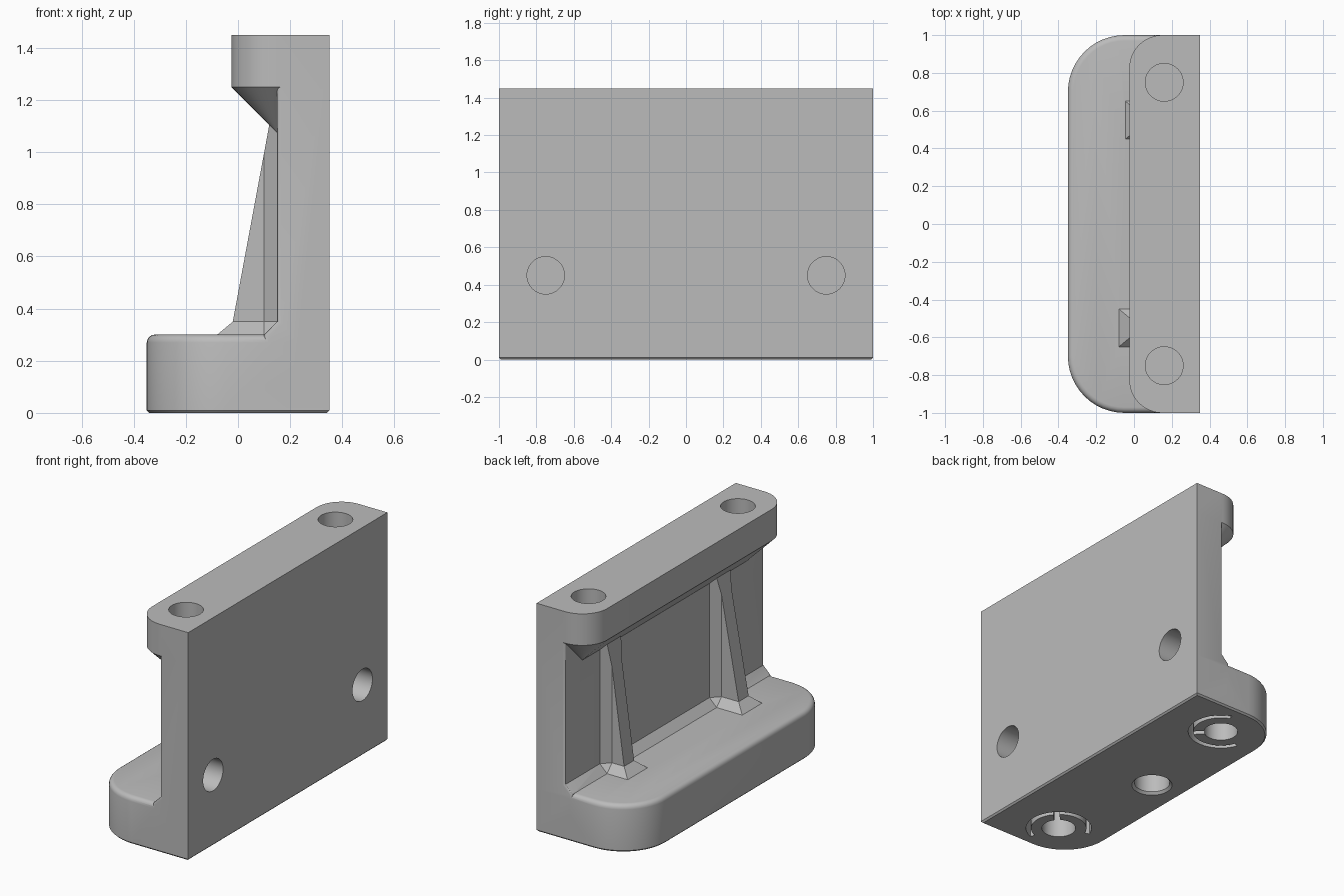
import bpy, bmesh
from math import sin, cos, pi, radians
from mathutils import Vector

if "Cube" in bpy.data.objects:
    bpy.data.objects.remove(bpy.data.objects["Cube"])

grey = bpy.data.materials.new("plain_grey")
grey.use_nodes = True
grey.diffuse_color = (0.5, 0.5, 0.5, 1)
grey.node_tree.nodes["Principled BSDF"].inputs["Base Color"].default_value = (0.5, 0.5, 0.5, 1)


def finish(name, bm):
    bmesh.ops.remove_doubles(bm, verts=bm.verts, dist=1e-5)
    bmesh.ops.recalc_face_normals(bm, faces=bm.faces)
    mesh = bpy.data.meshes.new(name)
    bm.to_mesh(mesh)
    bm.free()
    mesh.materials.append(grey)
    obj = bpy.data.objects.new(name, mesh)
    bpy.context.collection.objects.link(obj)
    return obj


def loft(rings):
    """Closed solid through matching rings of points."""
    bm = bmesh.new()
    loops = [[bm.verts.new(p) for p in ring] for ring in rings]
    for a, b in zip(loops, loops[1:]):
        for i in range(len(a)):
            j = (i + 1) % len(a)
            bm.faces.new((a[i], a[j], b[j], b[i]))
    bm.faces.new(loops[0])
    bm.faces.new(loops[-1])
    bmesh.ops.recalc_face_normals(bm, faces=bm.faces)
    return bm


def prism(plan, z0, z1):
    return loft([[(x, y, z) for x, y in plan] for z in (z0, z1)])


def hull(name, points):
    bm = bmesh.new()
    for p in points:
        bm.verts.new(p)
    bmesh.ops.convex_hull(bm, input=bm.verts)
    return finish(name, bm)


def outline(x0, r, inset, z, back=0.0):
    """Plan with two rounded corners on the -x side and a straight back."""
    pts = [(0.35 - back, 1 - inset, z)]
    for side, start in ((1, pi / 2), (-1, pi)):
        for k in range(13):
            a = start + k * pi / 24
            pts.append((x0 + r + (r - inset) * cos(a), side * (1 - r) + (r - inset) * sin(a), z))
    return pts + [(0.35 - back, inset - 1, z)]


def boolean(body, other, mode):
    mod = body.modifiers.new(mode.lower(), 'BOOLEAN')
    mod.operation, mod.solver, mod.object = mode, 'EXACT', other
    bpy.context.view_layer.objects.active = body
    bpy.ops.object.modifier_apply(modifier=mod.name)
    bpy.data.objects.remove(other)


# Upright wall with a sloped foot and softened end edges
profile = [(0.35, 0.02), (0.35, 1.45), (0.15, 1.45), (0.15, 0.35), (0.1, 0.3), (0.1, 0.1), (0.2, 0.02)]
bm = loft([[(x, y, z) for x, z in profile] for y in (-1, 1)])
ends = [e for e in bm.edges
        if all(v.co.x < 0.16 for v in e.verts) and abs(sum(v.co.y for v in e.verts)) > 1.5]
bmesh.ops.bevel(bm, geom=ends, offset=0.015, segments=3, profile=0.5, affect='EDGES')
body = finish("bracket_body", bm)

# Base with rounded corners, chamfered underneath and filleted on top
rings = [outline(-0.35, 0.3, 0.01, 0, 0.01), outline(-0.35, 0.3, 0, 0.01)]
for k in range(5):
    a = k * pi / 8
    rings.append(outline(-0.35, 0.3, 0.03 * (1 - cos(a)), 0.27 + 0.03 * sin(a)))
parts = [finish("base", loft(rings))]

# Top flange tapering back into the wall
parts.append(finish("top_flange", loft([outline(-0.025, 0.175, 0, 1.45),
                                        outline(-0.025, 0.175, 0, 1.25),
                                        outline(-0.025, 0.175, 0.174, 1.076)])))

# Two sloped ribs with flared feet
for yc, front in ((-0.55, -0.02), (0.55, 0.015)):
    half = [(0.2, 0.1), (0.15, 0.1), (0.1, 0.05), (-0.1, 0.05)]
    plan = half + [(x, -y) for x, y in reversed(half)]
    bm = prism([(x, yc + y) for x, y in plan], 0.28, 1.12)
    slope = Vector((0.12 - front, 0, 1.105 - 0.35))
    cut = bmesh.ops.bisect_plane(bm, geom=bm.verts[:] + bm.edges[:] + bm.faces[:],
                                 plane_co=(front, 0, 0.35), plane_no=(-slope.z, 0, slope.x),
                                 clear_outer=True)
    bmesh.ops.holes_fill(bm, edges=[e for e in bm.edges if e.is_boundary])
    parts.append(finish("rib", bm))
    foot, corner = [], []
    for s in (-1, 1):
        foot += [(front - 0.06, yc + s * 0.1, 0.3), (front - 0.06, yc + s * 0.1, 0.28),
                 (0.2, yc + s * 0.1, 0.28), (0.2, yc + s * 0.1, 0.3),
                 (front, yc + s * 0.05, 0.35), (0.2, yc + s * 0.05, 0.35)]
        corner += [(0.1, yc + s * 0.05, 0.35), (0.15, yc + s * 0.1, 0.35), (0.1, yc + s * 0.1, 0.3),
                   (0.2, yc + s * 0.1, 0.35), (0.2, yc + s * 0.1, 0.3)]
    parts += [hull("rib_foot", foot), hull("rib_corner", corner)]

for part in parts:
    boolean(body, part, 'UNION')


def ring(c, r, axis):
    pts = []
    for k in range(48):
        u, v = r * cos(k * pi / 24), r * sin(k * pi / 24)
        pts.append((c[0] + u, c[1] + v, c[2]) if axis == 'z' else (c[0], c[1] + u, c[2] + v))
    return pts


# Blind holes in the top, the back and the underside
cutters = []
for s in (-1, 1):
    cutters.append(loft([ring((0.16, s * 0.75, z), 0.1, 'z') for z in (1.3, 1.5)]))
    cutters.append(loft([ring((x, s * 0.75, 0.45), 0.1, 'x') for x in (0.2, 0.4)]))
    cx, cy, mid = -0.045, s * 0.75, -s * pi / 4
    cutters.append(loft([ring((cx, cy, z), 0.1, 'z') for z in (-0.05, 0.2)]))
    # C-shaped groove and the slit joining it to the hole
    arc = [mid + radians(d) for d in range(-115, 116, 10)]
    groove = [(cx + 0.195 * cos(a), cy + 0.195 * sin(a)) for a in arc]
    groove += [(cx + 0.165 * cos(a), cy + 0.165 * sin(a)) for a in reversed(arc)]
    cutters.append(prism(groove, -0.05, 0.15))
    d, n = Vector((cos(mid), sin(mid))), Vector((-sin(mid), cos(mid))) * 0.018
    o = Vector((cx, cy))
    slit = [o + d * 0.05 - n, o + d * 0.18 - n, o + d * 0.18 + n, o + d * 0.05 + n]
    cutters.append(prism([tuple(p) for p in slit], -0.05, 0.145))
cutters.append(loft([ring((-0.14, 0, z), r, 'z')
                     for z, r in ((-0.05, 0.12), (0, 0.12), (0.015, 0.105), (0.2, 0.105))]))
for bm in cutters:
    boolean(body, finish("cutter", bm), 'DIFFERENCE')

# Smooth curves, crisp edges
for o in bpy.context.selected_objects:
    o.select_set(False)
body.select_set(True)
bpy.context.view_layer.objects.active = body
bpy.ops.object.shade_smooth_by_angle(angle=radians(30))
